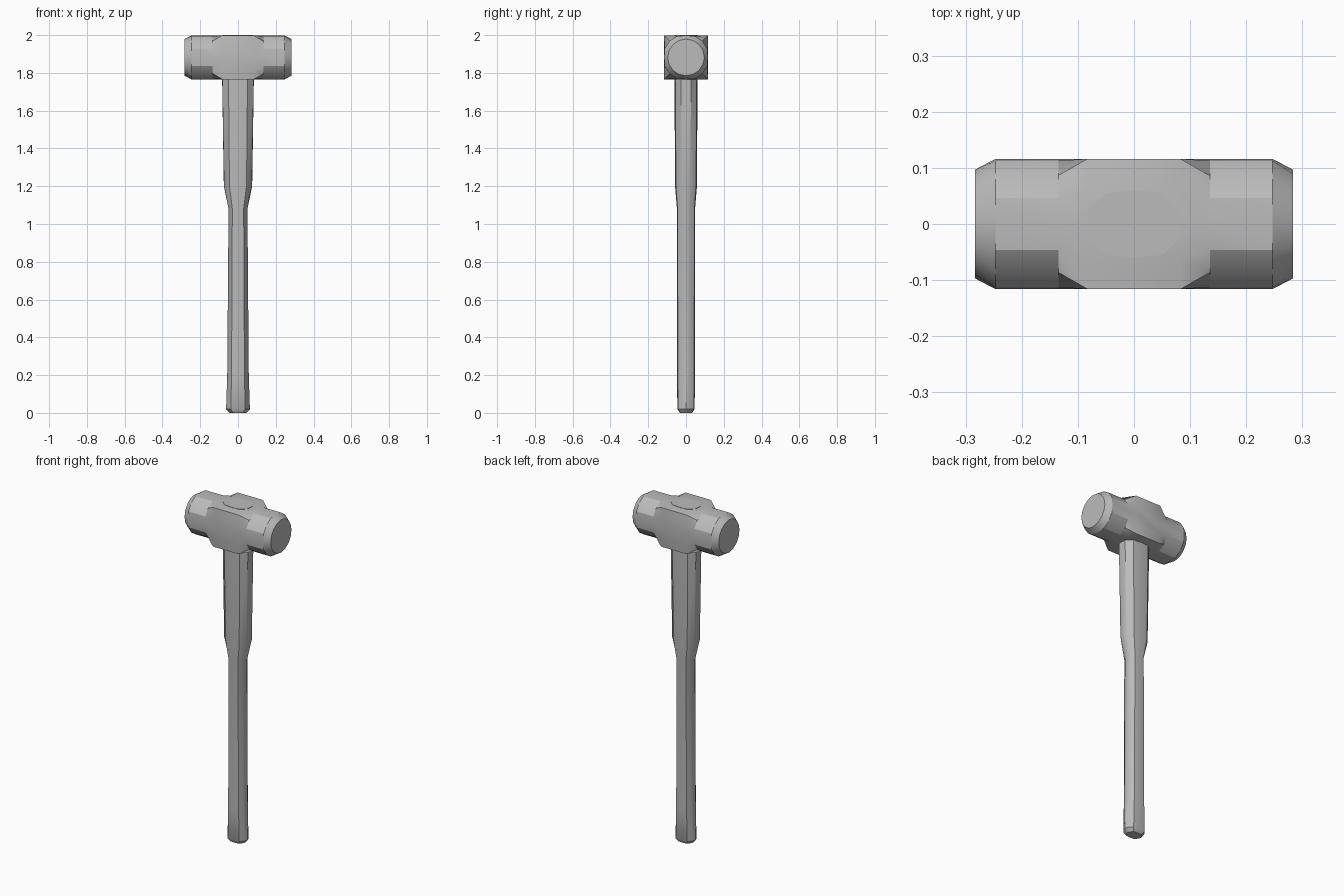
import bpy, bmesh, math

cube = bpy.data.objects.get("Cube")
if cube:
    bpy.data.objects.remove(cube, do_unlink=True)

grey = bpy.data.materials.new("plain grey")
grey.use_nodes = True
colour = (0.5, 0.5, 0.5, 1)
grey.diffuse_color = colour
grey.node_tree.nodes["Principled BSDF"].inputs["Base Color"].default_value = colour


def loft(name, rings, angle):
    """Skin a list of equal-length rings and cap both ends."""
    bm = bmesh.new()
    loops = [[bm.verts.new(p) for p in ring] for ring in rings]
    n = len(loops[0])
    for a, b in zip(loops, loops[1:]):
        for i in range(n):
            j = (i + 1) % n
            bm.faces.new((a[i], a[j], b[j], b[i]))
    bm.faces.new(loops[0])
    bm.faces.new(loops[-1])
    bmesh.ops.recalc_face_normals(bm, faces=bm.faces)
    mesh = bpy.data.meshes.new(name)
    bm.to_mesh(mesh)
    bm.free()
    mesh.materials.append(grey)
    obj = bpy.data.objects.new(name, mesh)
    bpy.context.collection.objects.link(obj)
    bpy.ops.object.select_all(action="DESELECT")
    obj.select_set(True)
    bpy.context.view_layer.objects.active = obj
    bpy.ops.object.shade_smooth_by_angle(angle=math.radians(angle))
    return obj


# Head: a circle clipped by a square, square in the middle and round at the ends
HALF, MID_Z = 0.116, 1.882


def head_ring(x, radius, half=HALF):
    ring = []
    for i in range(16):
        t = math.tau * i / 16
        y, z = (max(-half, min(half, radius * f(t))) for f in (math.cos, math.sin))
        ring.append((x, y, MID_Z + z))
    return ring


side = [(0.083, HALF * math.sqrt(2)), (0.135, 0.122), (0.247, 0.122), (0.283, 0.097)]
stations = [(-x, r) for x, r in reversed(side)] + side
loft("hammer_head", [head_ring(x, r) for x, r in stations], 28)


# Handle: flattened oval, with a ridged grip that swells below the head
def handle_ring(z, rx, ry, shoulder):
    quarter = [(1, 0), (shoulder, 0.42), (0.6, 0.92), (0, 1)]
    half = quarter + [(-x, y) for x, y in quarter[-2::-1]]
    full = half + [(x, -y) for x, y in half[-2:0:-1]]
    return [(x * rx, y * ry, z) for x, y in full]


sections = [
    (0.0, 0.045, 0.032, 0.88), (0.02, 0.063, 0.046, 0.88),
    (0.2, 0.057, 0.047, 0.88), (1.08, 0.050, 0.048, 0.9),
    (1.2, 0.075, 0.058, 0.98), (1.77, 0.084, 0.061, 0.99),
    (2.0, 0.083, 0.060, 0.99),
]
loft("handle", [handle_ring(*s) for s in sections], 35)
